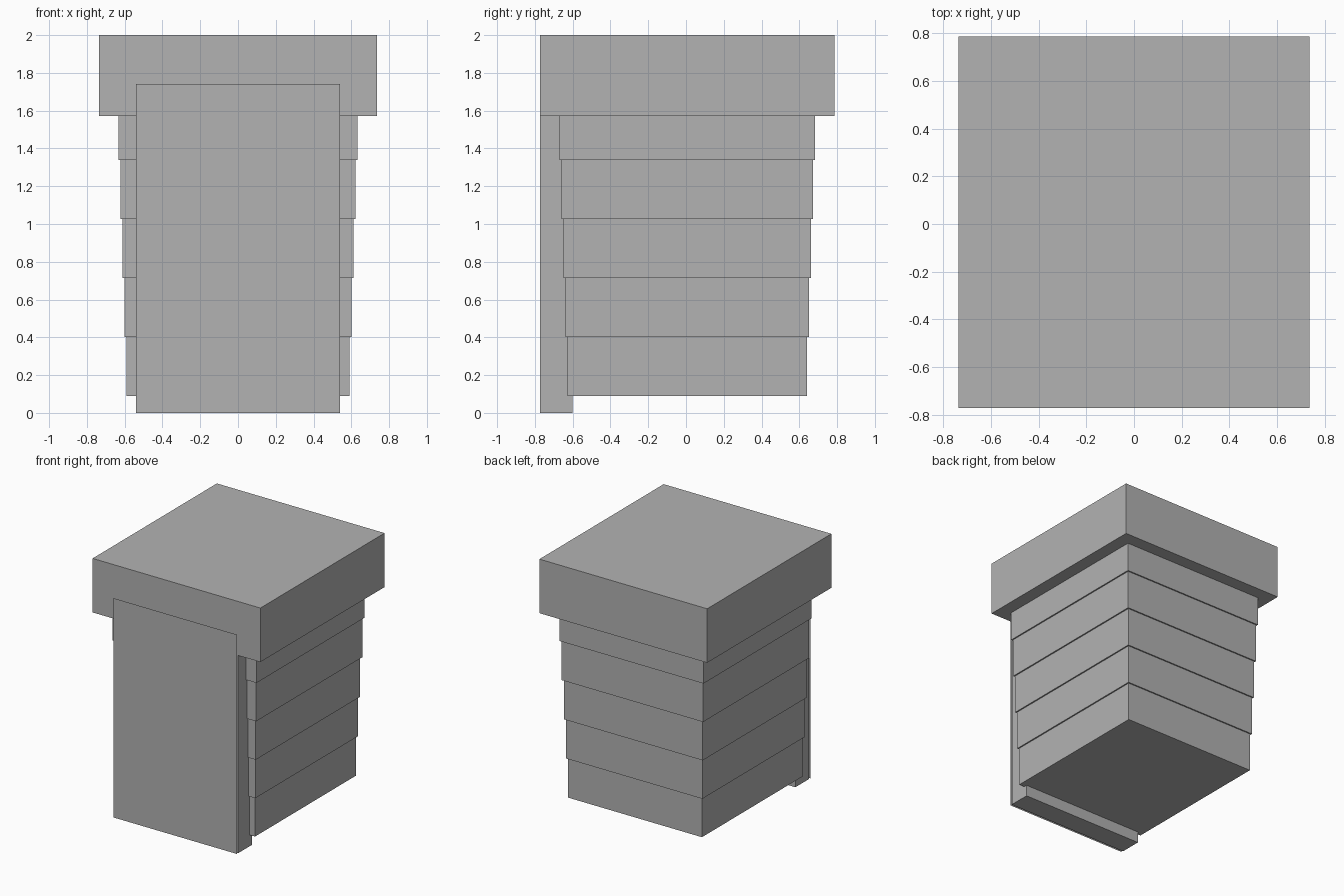
import bpy
import bmesh

if "Cube" in bpy.data.objects:
    bpy.data.objects.remove(bpy.data.objects["Cube"])

grey = bpy.data.materials.new("plain_grey")
grey.diffuse_color = (0.448, 0.448, 0.448, 1)
grey.use_nodes = True
grey.node_tree.nodes["Principled BSDF"].inputs["Base Color"].default_value = grey.diffuse_color


def finish(name, bm):
    mesh = bpy.data.meshes.new(name)
    bm.to_mesh(mesh)
    bm.free()
    mesh.materials.append(grey)
    bpy.context.collection.objects.link(bpy.data.objects.new(name, mesh))


def box(name, half_x, y0, y1, z0, z1):
    """Box centred on x, given by its y and z ranges."""
    bm = bmesh.new()
    bmesh.ops.create_cube(bm, size=1)
    for v in bm.verts:
        v.co = (half_x * 2 * v.co.x,
                y0 if v.co.y < 0 else y1,
                z0 if v.co.z < 0 else z1)
    finish(name, bm)


# Overhanging top block
TOP_Z = 1.571
box("top_block", 0.737, -0.772, 0.787, TOP_Z, 2.0)

# Body courses, each stepping out slightly above the last
MID_Y, COURSE = 0.0065, 0.312
for i in range(5):
    half_x = 0.589 + 0.0107 * i
    half_y = 0.6345 + 0.0105 * i
    z0 = 0.09 + COURSE * i
    box(f"body_course_{i + 1}", half_x, MID_Y - half_y, MID_Y + half_y,
        z0, min(z0 + COURSE, TOP_Z))

# Upright slab against the front of the body
box("front_slab", 0.541, -0.772, -0.60, 0.0, TOP_Z)

# Thin flat sheet standing just ahead of the slab
bm = bmesh.new()
corners = [(-0.541, 0), (0.541, 0), (0.541, 1.742), (-0.541, 1.742)]
bm.faces.new([bm.verts.new((x, -0.787, z)) for x, z in corners])
finish("front_sheet", bm)
